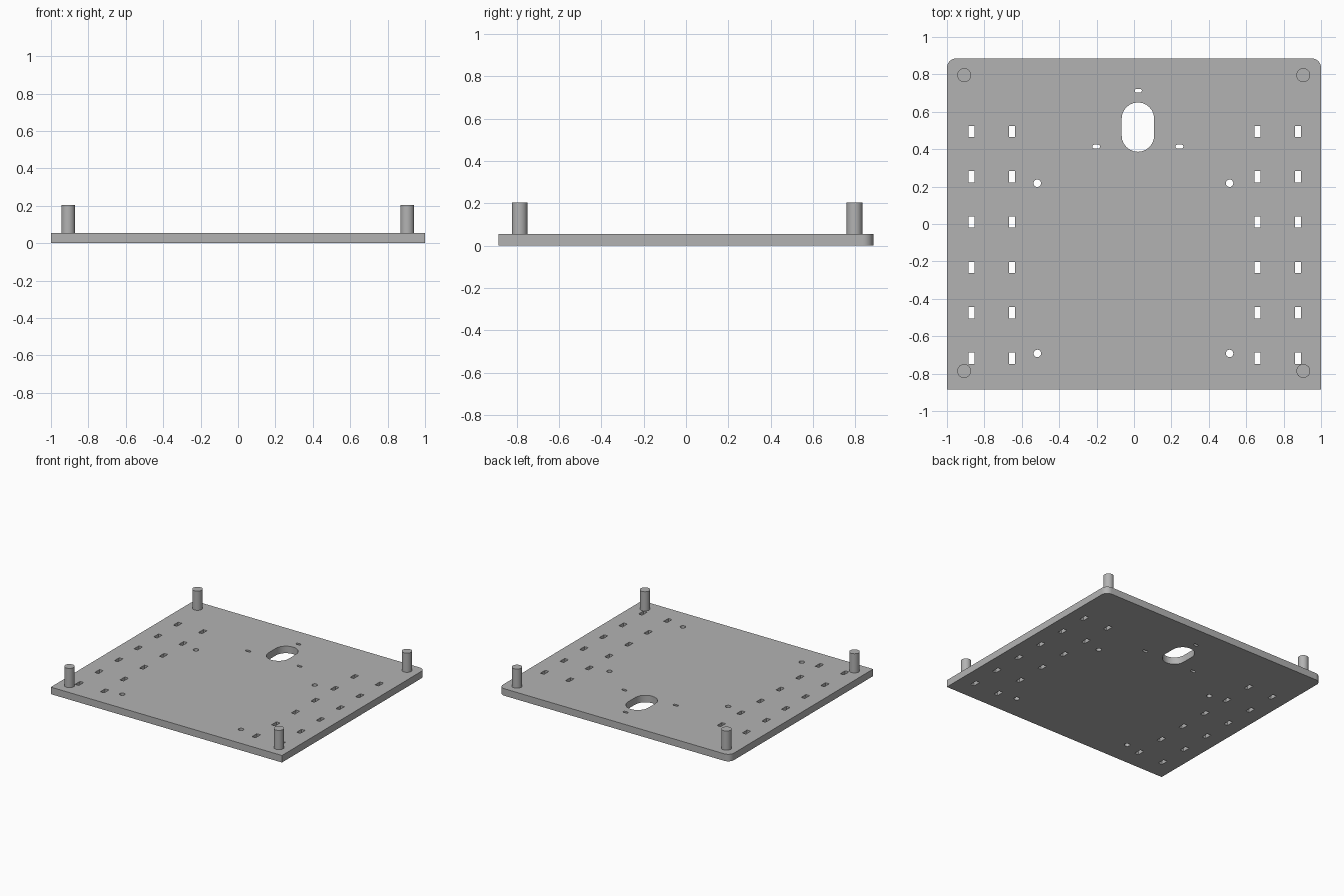
import bpy, bmesh
from math import pi, sin, cos, radians

old = bpy.data.objects.get("Cube")
if old:
    bpy.data.objects.remove(old, do_unlink=True)

THICK = 0.055
HALF_Y = 0.885
POST_TOP = 0.205

grey = bpy.data.materials.new("plain grey")
grey.use_nodes = True
colour = (0.45, 0.45, 0.45, 1)
grey.diffuse_color = colour
grey.node_tree.nodes["Principled BSDF"].inputs["Base Color"].default_value = colour


def arc(cx, cy, r, start, end, steps=12):
    """Points along a circular arc, angles in degrees."""
    angles = [radians(start + (end - start) * i / steps) for i in range(steps + 1)]
    return [(cx + r * cos(a), cy + r * sin(a)) for a in angles]


def circle(x, y, r):
    return arc(x, y, r, 0, 360, 24)[:-1]


def rectangle(x, y, w, h):
    return [(x + sx * w / 2, y + sy * h / 2)
            for sx, sy in ((-1, -1), (1, -1), (1, 1), (-1, 1))]


def slot(x, y, w, h):
    """Rounded slot whose ends are half circles on its long axis."""
    r = min(w, h) / 2
    dx, dy = w / 2 - r, h / 2 - r
    if h > w:
        return arc(x, y + dy, r, 0, 180) + arc(x, y - dy, r, 180, 360)
    return arc(x + dx, y, r, -90, 90) + arc(x - dx, y, r, 90, 270)


# Plate outline: square front corners, rounded back corners
corner = 0.05
outlines = [[(-1, -HALF_Y), (1, -HALF_Y)]
            + arc(1 - corner, HALF_Y - corner, corner, 0, 90)
            + arc(corner - 1, HALF_Y - corner, corner, 90, 180)]

# Rows of rectangular slots on both sides
for x in (-0.87, -0.652, 0.66, 0.877):
    for row in range(6):
        outlines.append(rectangle(x, 0.495 - 0.2425 * row, 0.032, 0.06))

# Round screw holes
for x in (-0.517, 0.511):
    for y in (0.218, -0.692):
        outlines.append(circle(x, y, 0.02))

# Large opening with three small slots around it
outlines.append(slot(0.021, 0.518, 0.174, 0.264))
outlines.append(slot(0.023, 0.713, 0.038, 0.02))
for x in (-0.202, 0.243):
    outlines.append(slot(x, 0.414, 0.042, 0.02))

# Fill the outlines as one pierced plate
curve = bpy.data.curves.new("plate_profile", "CURVE")
curve.dimensions = "2D"
curve.fill_mode = "BOTH"
curve.extrude = THICK / 2
for points in outlines:
    spline = curve.splines.new("POLY")
    spline.points.add(len(points) - 1)
    for p, (x, y) in zip(spline.points, points):
        p.co = (x, y, 0, 1)
    spline.use_cyclic_u = True
profile = bpy.data.objects.new("plate_profile", curve)
bpy.context.collection.objects.link(profile)
bpy.context.view_layer.update()
mesh = bpy.data.meshes.new_from_object(
    profile.evaluated_get(bpy.context.evaluated_depsgraph_get()))
bpy.data.objects.remove(profile, do_unlink=True)

bm = bmesh.new()
bm.from_mesh(mesh)
bmesh.ops.remove_doubles(bm, verts=bm.verts, dist=1e-5)
bmesh.ops.translate(bm, verts=bm.verts, vec=(0, 0, THICK / 2))
bmesh.ops.recalc_face_normals(bm, faces=bm.faces)
bm.to_mesh(mesh)
bm.free()
mesh.materials.clear()
mesh.materials.append(grey)
plate = bpy.data.objects.new("base_plate", mesh)
bpy.context.collection.objects.link(plate)
parts = [plate]

# Corner posts standing on the plate
for side, x in (("right", -0.908), ("left", 0.905)):
    for end, y in (("front", -0.786), ("back", 0.796)):
        bottom = THICK - 0.01
        bpy.ops.mesh.primitive_cylinder_add(
            vertices=32, radius=0.037, depth=POST_TOP - bottom,
            location=(x, y, (POST_TOP + bottom) / 2))
        post = bpy.context.object
        post.name = f"{end}_{side}_post"
        post.data.materials.append(grey)
        parts.append(post)

# Smooth the round walls, keep edges sharp
bpy.ops.object.select_all(action="DESELECT")
for part in parts:
    part.select_set(True)
bpy.context.view_layer.objects.active = plate
bpy.ops.object.shade_smooth_by_angle(angle=radians(30))
